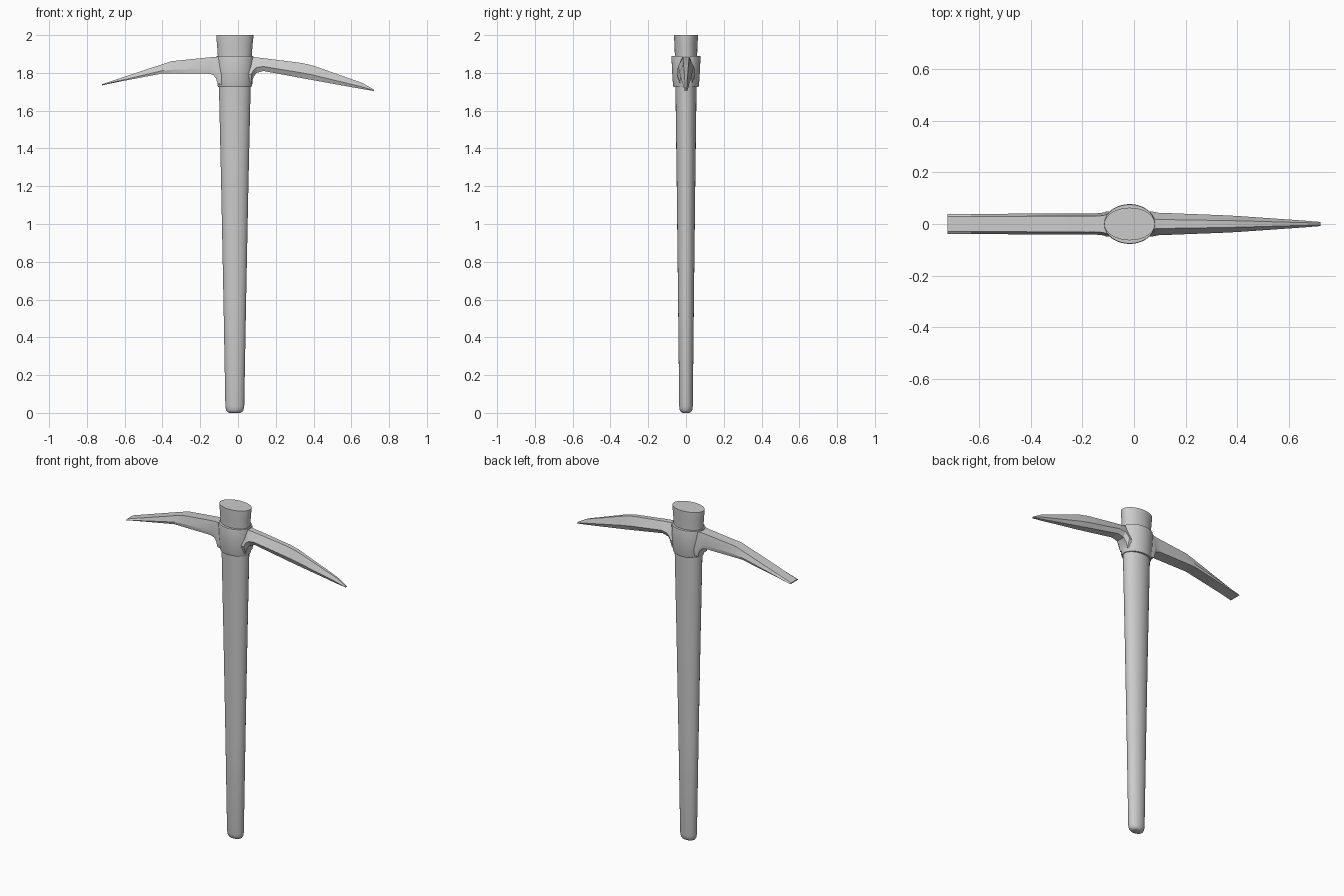
import bpy, bmesh, math

CX = -0.017   # handle axis is slightly off the head's centre
SIDES = 40


def finish(name, bm, angle):
    bmesh.ops.recalc_face_normals(bm, faces=bm.faces[:])
    me = bpy.data.meshes.new(name)
    bm.to_mesh(me)
    bm.free()
    ob = bpy.data.objects.new(name, me)
    bpy.context.collection.objects.link(ob)
    bpy.ops.object.select_all(action='DESELECT')
    ob.select_set(True)
    bpy.context.view_layer.objects.active = ob
    bpy.ops.object.shade_smooth_by_angle(angle=math.radians(angle))
    return ob


def loft(name, rings, closed=False, angle=35):
    """Skin a list of point rings; cap the ends, or join last to first."""
    bm = bmesh.new()
    rows = [[bm.verts.new(p) for p in r] for r in rings]
    pairs = list(zip(rows, rows[1:]))
    if closed:
        pairs.append((rows[-1], rows[0]))
    for a, b in pairs:
        n = len(a)
        for i in range(n):
            j = (i + 1) % n
            bm.faces.new((a[i], a[j], b[j], b[i]))
    if not closed:
        bm.faces.new(rows[0])
        bm.faces.new(rows[-1])
    return finish(name, bm, angle)


def ellipse(z, rx, ry):
    return [(CX + rx * math.cos(2 * math.pi * i / SIDES),
             ry * math.sin(2 * math.pi * i / SIDES), z) for i in range(SIDES)]


# Handle: tapered oval shaft, rounded foot, flared top
handle = [(0.0, 0.028, 0.018), (0.005, 0.039, 0.027), (0.015, 0.046, 0.033),
          (0.035, 0.050, 0.036), (0.6, 0.060, 0.042), (1.2, 0.072, 0.049),
          (1.73, 0.084, 0.056), (1.89, 0.090, 0.059), (1.95, 0.094, 0.061),
          (1.985, 0.098, 0.063), (2.0, 0.098, 0.063)]
loft("handle", [ellipse(*h) for h in handle])

# Collar: oval socket ring around the handle
collar = [(1.725, 0.084, 0.056), (1.725, 0.088, 0.066), (1.735, 0.092, 0.069),
          (1.80, 0.096, 0.073), (1.882, 0.099, 0.077), (1.89, 0.097, 0.075),
          (1.89, 0.089, 0.060)]
loft("collar", [ellipse(*c) for c in collar], closed=True)


def blade(name, stations, profile):
    """Station: x, bottom z, top z, half width. Profile: (width, height) fractions."""
    outline = profile + [(-w, h) for w, h in reversed(profile)]
    rings = [[(x, w * half, zb + h * (zt - zb)) for w, h in outline]
             for x, zb, zt, half in stations]
    return loft(name, rings, angle=20)


# Adze blade: constant width, flat chisel end
blade("adze_blade", [
    (-0.07, 1.735, 1.887, 0.050), (-0.108, 1.742, 1.886, 0.048),
    (-0.116, 1.770, 1.885, 0.045), (-0.130, 1.788, 1.884, 0.042),
    (-0.155, 1.797, 1.882, 0.041), (-0.35, 1.797, 1.862, 0.040),
    (-0.40, 1.797, 1.846, 0.040), (-0.63, 1.753, 1.770, 0.039),
    (-0.72, 1.734, 1.740, 0.038)],
    [(0.9, 0.0), (1.0, 0.3), (0.75, 1.0)])

# Pick blade: ridged section tapering to a point
blade("pick_blade", [
    (0.04, 1.735, 1.887, 0.050), (0.072, 1.745, 1.886, 0.048),
    (0.082, 1.778, 1.885, 0.046), (0.098, 1.800, 1.882, 0.043),
    (0.135, 1.810, 1.878, 0.042), (0.34, 1.772, 1.852, 0.034),
    (0.40, 1.761, 1.838, 0.031), (0.66, 1.714, 1.746, 0.013),
    (0.72, 1.704, 1.711, 0.008)],
    [(0.65, 0.0), (1.0, 0.35), (0.4, 1.0)])
